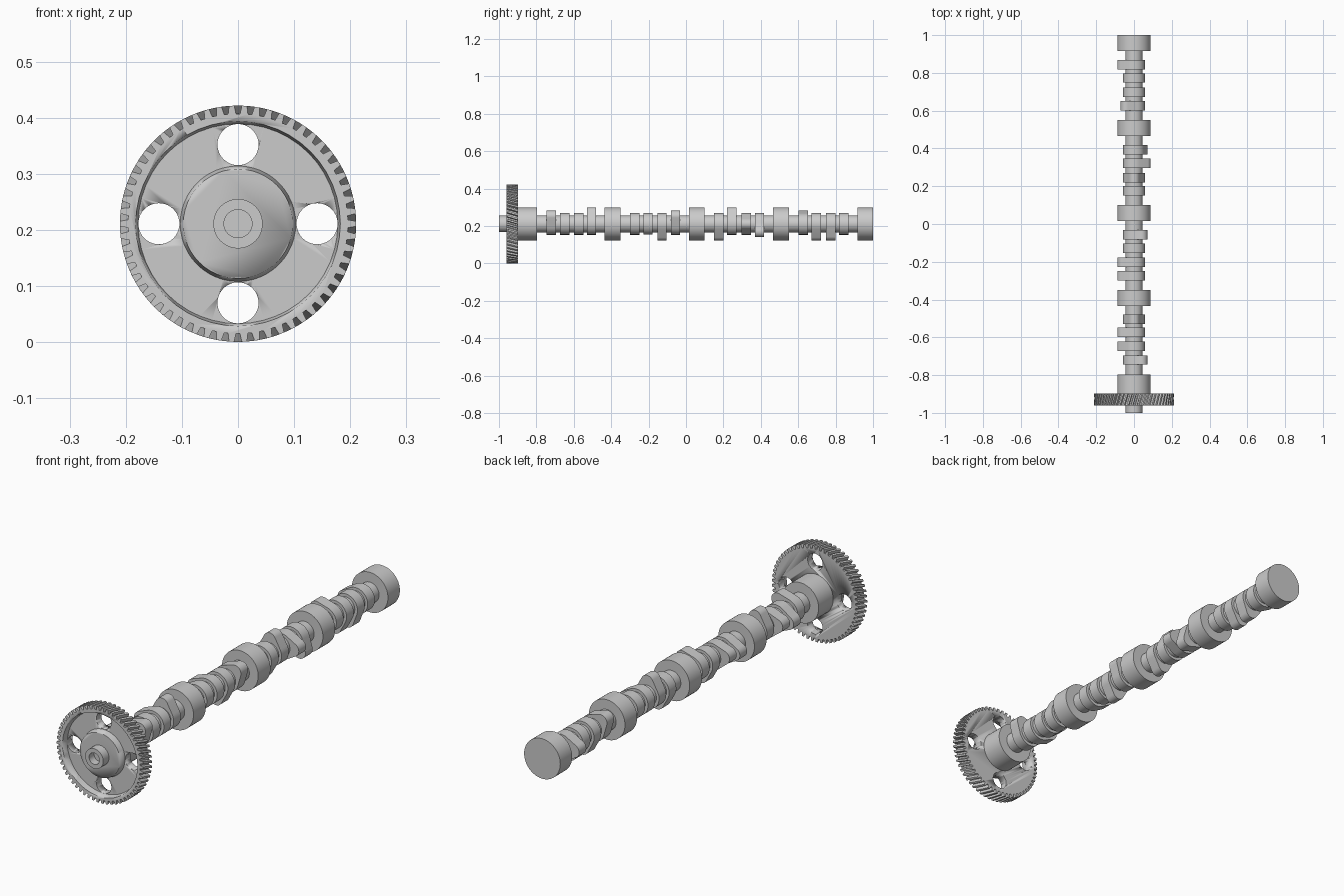
import bpy, bmesh, math

if "Cube" in bpy.data.objects:
    bpy.data.objects.remove(bpy.data.objects["Cube"])

AXIS_Z = 0.211
TAU = 2 * math.pi


def finish(bm, name, angle=30):
    bmesh.ops.recalc_face_normals(bm, faces=bm.faces)
    me = bpy.data.meshes.new(name)
    bm.to_mesh(me)
    bm.free()
    ob = bpy.data.objects.new(name, me)
    ob.location.z = AXIS_Z
    bpy.context.collection.objects.link(ob)
    bpy.ops.object.select_all(action='DESELECT')
    ob.select_set(True)
    bpy.context.view_layer.objects.active = ob
    bpy.ops.object.shade_smooth_by_angle(angle=math.radians(angle))
    return ob


def lathe(name, profile, closed=False, n=48):
    """Revolve (radius, y) points about the y axis."""
    bm = bmesh.new()
    rings = []
    for r, y in profile:
        if r == 0:
            rings.append([bm.verts.new((0, y, 0))] * n)
        else:
            rings.append([bm.verts.new((r * math.cos(TAU * i / n), y, r * math.sin(TAU * i / n)))
                          for i in range(n)])
    pairs = list(zip(rings, rings[1:]))
    if closed:
        pairs.append((rings[-1], rings[0]))
    for a, b in pairs:
        for i in range(n):
            j = (i + 1) % n
            bm.faces.new(list(dict.fromkeys((a[i], a[j], b[j], b[i]))))
    return finish(bm, name)


def prism(name, outline, y0, y1, twist=0.0, layers=1):
    """Extrude an (x, z) outline along y, optionally twisting it."""
    bm = bmesh.new()
    rings = []
    for k in range(layers + 1):
        t = k / layers
        c, s = math.cos(twist * t), math.sin(twist * t)
        rings.append([bm.verts.new((x * c - z * s, y0 + (y1 - y0) * t, x * s + z * c))
                      for x, z in outline])
    n = len(outline)
    for a, b in zip(rings, rings[1:]):
        for i in range(n):
            j = (i + 1) % n
            bm.faces.new((a[i], a[j], b[j], b[i]))
    bm.faces.new(rings[0])
    bm.faces.new(rings[-1])
    return finish(bm, name)


def polar(r, a, cx=0.0, cz=0.0):
    return cx + r * math.cos(a), cz + r * math.sin(a)


def cut(target, cutter):
    cutter.hide_render = True
    mod = target.modifiers.new("cut", 'BOOLEAN')
    mod.operation = 'DIFFERENCE'
    mod.solver = 'EXACT'
    mod.object = cutter
    bpy.context.view_layer.objects.active = target
    bpy.ops.object.modifier_apply(modifier=mod.name)
    bpy.data.objects.remove(cutter)


# Shaft with bored nose and five bearing journals
R, J = 0.045, 0.088
profile = [(0, -0.965), (0.025, -0.965), (0.025, -1.0), (0.044, -1.0), (0.044, -0.91)]
for y0, y1 in [(-0.905, -0.797), (-0.435, -0.35), (0.015, 0.10), (0.465, 0.55)]:
    profile += [(R, y0), (J, y0), (J, y1), (R, y1)]
profile += [(R, 0.917), (J, 0.917), (J, 1.0), (0, 1.0)]
lathe("camshaft", profile)

# Cam lobes: base circle blended to a smaller nose circle
BASE, NOSE, DIST = 0.058, 0.03, 0.058
alpha = math.acos((BASE - NOSE) / DIST)


def lobe_outline(a):
    pts = [polar(BASE, a + alpha + (TAU - 2 * alpha) * i / 32) for i in range(33)]
    cx, cz = polar(DIST, a)
    pts += [polar(NOSE, a - alpha + 2 * alpha * i / 14, cx, cz) for i in range(15)]
    return pts


lobes = [(-0.72, 45), (-0.648, 187), (-0.573, 172), (-0.505, 90),
         (-0.274, 180), (-0.203, 170), (-0.128, 270), (-0.056, 45),
         (0.175, 270), (0.245, 90), (0.322, 0), (0.393, 315),
         (0.626, 135), (0.697, 270), (0.773, 278), (0.844, 180)]
for i, (y, deg) in enumerate(lobes):
    prism(f"cam_lobe_{i + 1}", lobe_outline(math.radians(deg)), y - 0.025, y + 0.025)

# Helical timing gear
TEETH, TIP, ROOT = 58, 0.2105, 0.196
pitch = TAU / TEETH
outline = []
for i in range(TEETH):
    a = i * pitch
    for r, f in [(ROOT, -0.33), (TIP, -0.2), (TIP, 0.2), (ROOT, 0.33)]:
        outline.append(polar(r, a + f * pitch))
gear = prism("timing_gear", outline, -0.96, -0.898, twist=-0.09, layers=4)

# Recess between rim and hub, with sloped walls
cut(gear, lathe("recess_cutter", [(0.0955, -0.97), (0.184, -0.97), (0.178, -0.933), (0.103, -0.933)],
                closed=True))

# Four lightening holes
for k in range(4):
    cx, cz = polar(0.141, k * TAU / 4)
    circle = [polar(0.0366, TAU * i / 40, cx, cz) for i in range(40)]
    cut(gear, prism("hole_cutter", circle, -1.0, -0.85))
